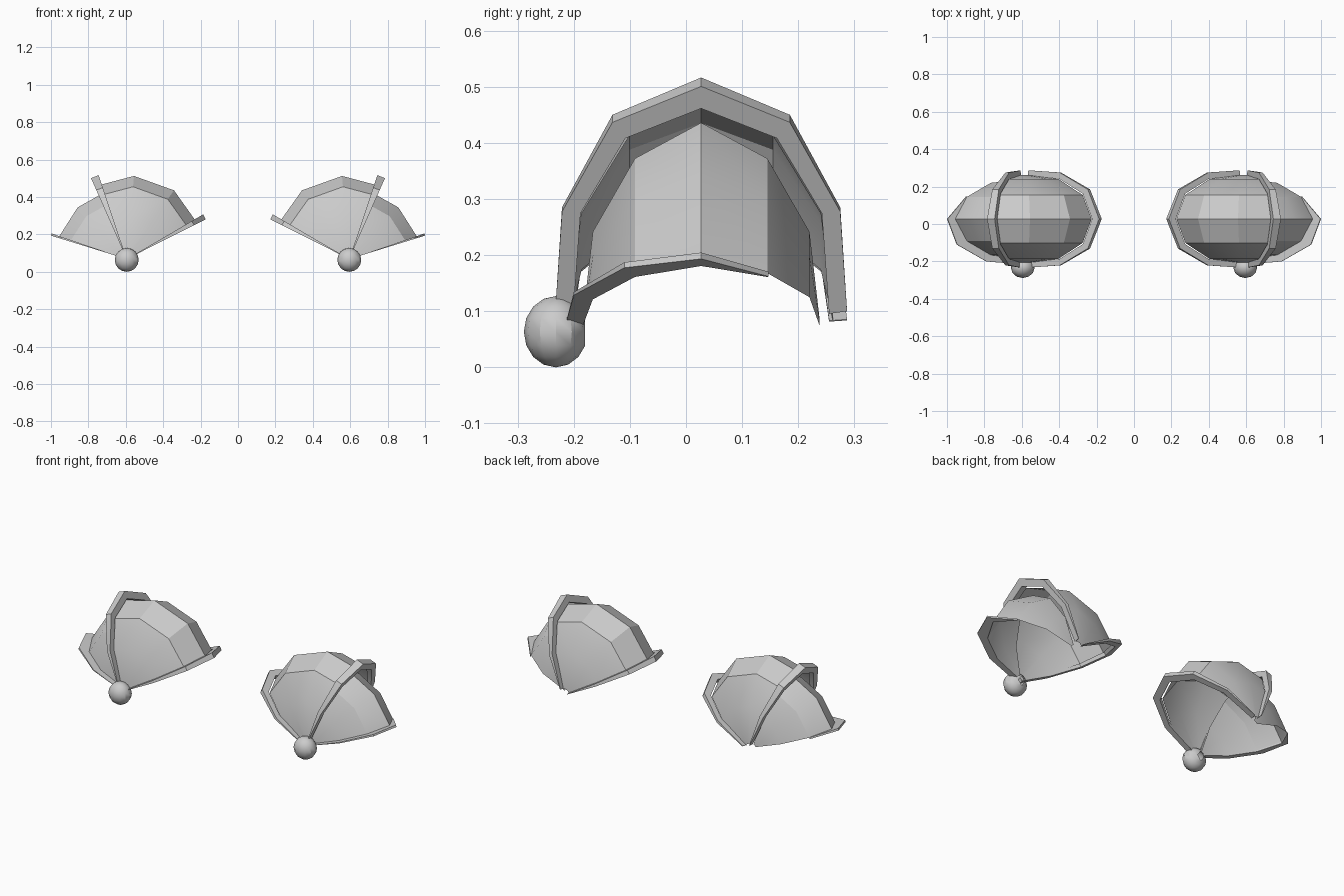
import bpy, bmesh, math

if "Cube" in bpy.data.objects:
    bpy.data.objects.remove(bpy.data.objects["Cube"])

PIVOT_X, PIVOT_Z, MID_Y = 0.595, 0.068, 0.027

steel = bpy.data.materials.new("steel_grey")
steel.diffuse_color = (0.6, 0.6, 0.6, 1)
steel.use_nodes = True
steel.node_tree.nodes["Principled BSDF"].inputs["Base Color"].default_value = steel.diffuse_color


def arch(halves):
    """Front-to-back profile: list of (half depth, radius) from apex outward."""
    front = [(MID_Y - h, r) for h, r in reversed(halves)]
    return front + [(MID_Y + h, r) for h, r in halves[1:]]


def place(point, angle, side, scale=1.0):
    y, r = point
    a = math.radians(angle)
    return (side * (PIVOT_X + r * scale * math.cos(a)), y, PIVOT_Z + r * scale * math.sin(a))


def finish(bm, name):
    bmesh.ops.recalc_face_normals(bm, faces=bm.faces)
    me = bpy.data.meshes.new(name)
    bm.to_mesh(me)
    bm.free()
    ob = bpy.data.objects.new(name, me)
    bpy.context.collection.objects.link(ob)
    me.materials.append(steel)
    bpy.ops.object.select_all(action='DESELECT')
    ob.select_set(True)
    bpy.context.view_layer.objects.active = ob
    bpy.ops.object.shade_smooth_by_angle(angle=math.radians(30))


def loft(name, rows, closed=False):
    """Skin between rows of points; closed joins last row to first."""
    bm = bmesh.new()
    vs = [[bm.verts.new(p) for p in row] for row in rows]
    if closed:
        vs.append(vs[0])
    for a, b in zip(vs, vs[1:]):
        for i in range(len(a) - 1):
            bm.faces.new((a[i], a[i + 1], b[i + 1], b[i]))
    if closed:
        for k in (0, -1):
            bm.faces.new([row[k] for row in vs[:-1]])
    finish(bm, name)


def shell(name, profile, stations, side):
    loft(name, [[place(p, a, side, s) for p in profile] for a, s in stations], False)


def flange(name, inner, outer, a0, a1, side):
    loft(name, [[place(p, a, side) for p in prof]
                for prof, a in ((inner, a0), (outer, a0), (outer, a1), (inner, a1))], True)


# Profiles of the upper plate and its raised lip
upper = arch([(0, .446), (.128, .388), (.213, .232), (.235, .03)])
lip_in = arch([(0, .43), (.135, .372), (.215, .226), (.228, .03)])
lip_out = arch([(0, .473), (.158, .403), (.248, .229), (.26, .035)])

# Profiles of the lower plate and its lip, which fades out behind the apex
lower = arch([(0, .381), (.118, .315), (.193, .18), (.211, .02)])
low_in = lower[:5]
low_out = arch([(0, .424), (.137, .37), (.227, .205), (.24, .05)])[:4] + [(.147, .318)]

for side, word in ((-1, "left"), (1, "right")):
    shell(word + "_upper_plate", upper,
          [(70, .945), (95, 1), (124.5, 1), (151, .945)], side)
    flange(word + "_upper_plate_outer_lip", lip_in, lip_out, 71.5, 66.2, side)
    flange(word + "_upper_plate_inner_lip", lip_in, lip_out, 149.7, 153.3, side)
    shell(word + "_lower_plate", lower, [(75, 1), (46.5, 1), (18.5, 1)], side)
    flange(word + "_lower_plate_lip", low_in, low_out, 18.8, 17.2, side)

    # Ball stud at the front pivot, cut flat at the back
    bm = bmesh.new()
    bmesh.ops.create_uvsphere(bm, u_segments=12, v_segments=8, radius=1)
    for v in bm.verts:
        x, y, z = v.co
        v.co = (side * PIVOT_X + x * .064, -.232 + y * .057, .0635 + z * .0635)
    bmesh.ops.bisect_plane(bm, geom=bm.verts[:] + bm.edges[:] + bm.faces[:],
                           plane_co=(0, -.18, 0), plane_no=(0, 1, 0), clear_outer=True)
    finish(bm, word + "_ball_stud")
